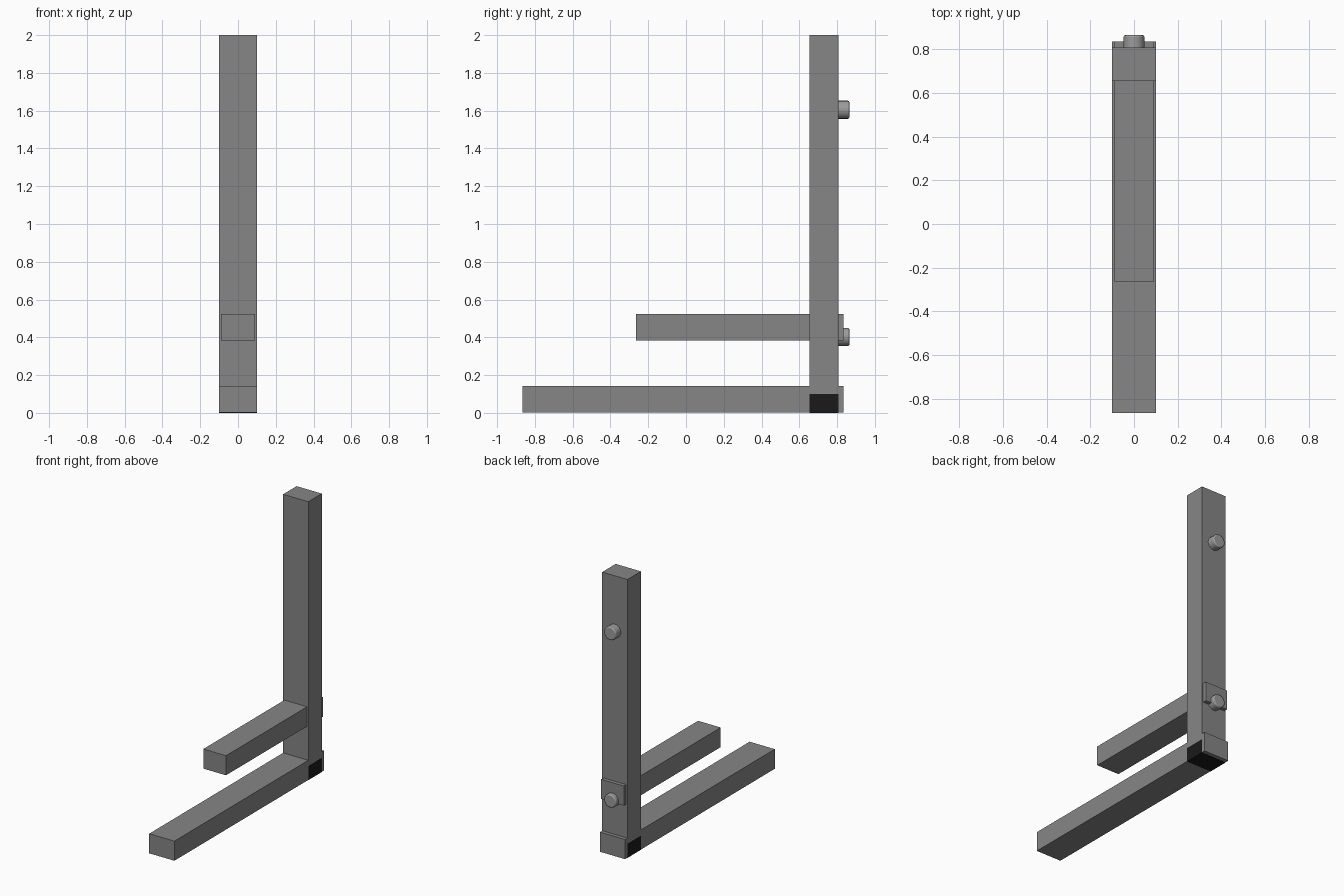
import bpy, bmesh, math
from mathutils import Matrix

cube = bpy.data.objects.get("Cube")
if cube:
    bpy.data.objects.remove(cube)


def material(name, value):
    m = bpy.data.materials.new(name)
    m.use_nodes = True
    colour = (value, value, value, 1)
    m.diffuse_color = colour
    m.node_tree.nodes["Principled BSDF"].inputs["Base Color"].default_value = colour
    return m


steel = material("grey steel", 0.24)
bright = material("light bolt steel", 0.33)
black = material("black", 0.01)


def finish(name, bm, mat):
    mesh = bpy.data.meshes.new(name)
    bm.to_mesh(mesh)
    bm.free()
    mesh.materials.append(mat)
    ob = bpy.data.objects.new(name, mesh)
    bpy.context.collection.objects.link(ob)
    return ob


def box(name, half_width, y, z, mat, x=0):
    bm = bmesh.new()
    bmesh.ops.create_cube(bm, size=1)
    bmesh.ops.scale(bm, vec=(2 * half_width, y[1] - y[0], z[1] - z[0]), verts=bm.verts)
    bmesh.ops.translate(bm, vec=(x, sum(y) / 2, sum(z) / 2), verts=bm.verts)
    return finish(name, bm, mat)


def bolt(name, z):
    bm = bmesh.new()
    turn = Matrix.Translation((0, 0.83, z)) @ Matrix.Rotation(-math.pi / 2, 4, "X")
    bmesh.ops.create_cone(bm, cap_ends=True, segments=20, radius1=0.048,
                          radius2=0.048, depth=0.07, matrix=turn)
    ob = finish(name, bm, bright)
    bevel = ob.modifiers.new("rounded rim", "BEVEL")
    bevel.width = 0.008
    bevel.segments = 2
    bevel.limit_method = "ANGLE"
    bpy.ops.object.select_all(action="DESELECT")
    ob.select_set(True)
    bpy.context.view_layer.objects.active = ob
    bpy.ops.object.shade_smooth_by_angle(angle=math.radians(40))


# Main bars
post_depth = (0.655, 0.808)
box("upright_post", 0.1, post_depth, (0.004, 2), steel)
box("base_bar", 0.1, (-0.865, 0.835), (0.001, 0.142), steel)
box("upper_arm", 0.09, (-0.265, 0.835), (0.383, 0.524), steel)

# Dark joint patches on both sides and underneath
for side, name in ((1, "left"), (-1, "right")):
    box(name + "_joint_patch", 0.001, post_depth, (0, 0.1), black, side * 0.1)
box("bottom_joint_patch", 0.1, post_depth, (0, 0.003), black)

# Bolts on the back of the post
bolt("lower_bolt", 0.402)
bolt("upper_bolt", 1.605)
